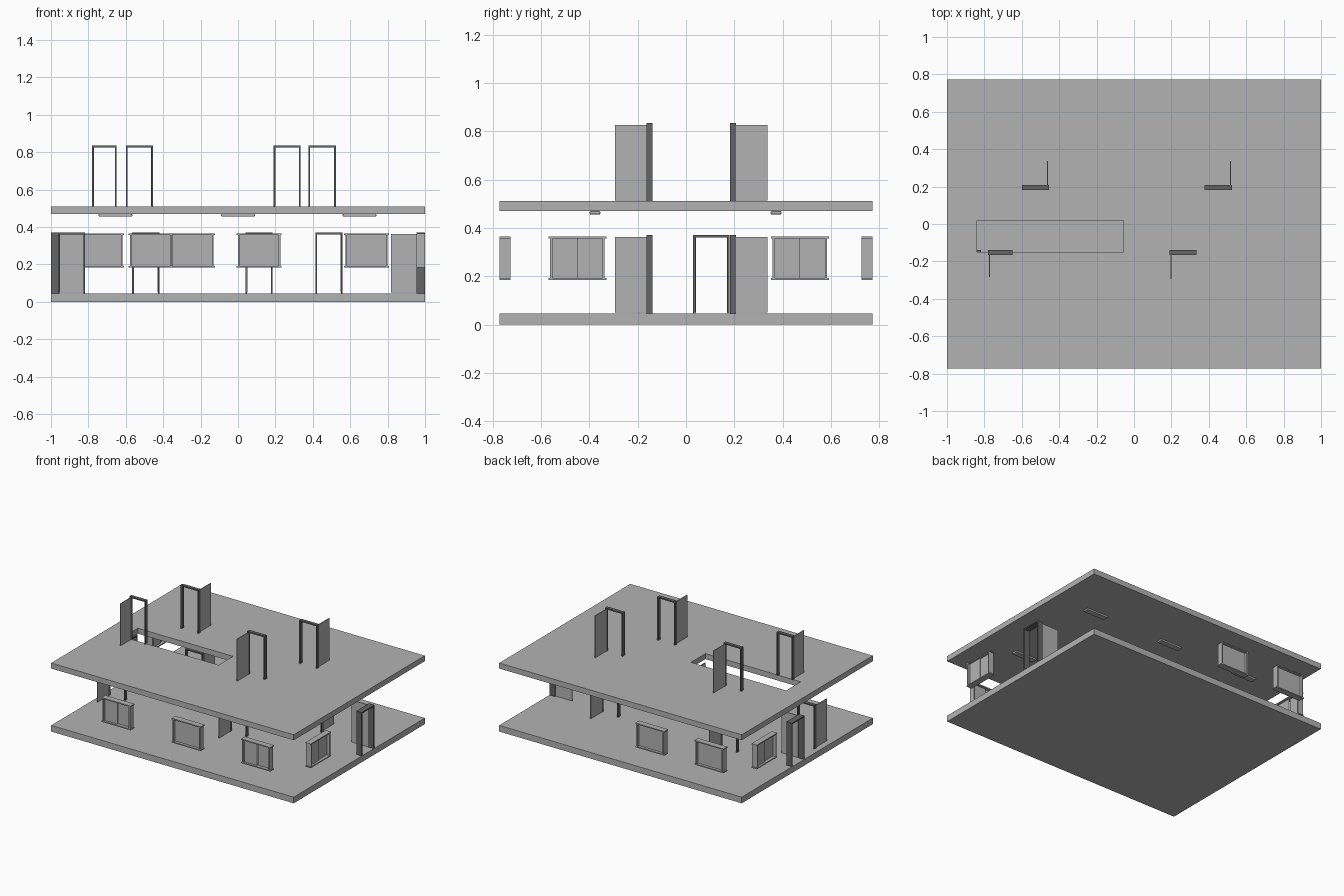
import bpy, bmesh, math
from mathutils import Matrix, Vector

if "Cube" in bpy.data.objects:
    bpy.data.objects.remove(bpy.data.objects["Cube"])


def material(name, v):
    m = bpy.data.materials.new(name)
    m.diffuse_color = (v, v, v, 1)
    m.use_nodes = True
    m.node_tree.nodes["Principled BSDF"].inputs["Base Color"].default_value = m.diffuse_color
    return m


LIGHT = material("light_grey", 0.45)
DARK = material("dark_grey", 0.13)


def boxes_object(name, boxes, mat, matrix=Matrix()):
    """One object from boxes given as (x0, x1, y0, y1, z0, z1)."""
    bm = bmesh.new()
    for x0, x1, y0, y1, z0, z1 in boxes:
        m = Matrix.Translation(((x0 + x1) / 2, (y0 + y1) / 2, (z0 + z1) / 2))
        m = m @ Matrix.Diagonal((x1 - x0, y1 - y0, z1 - z0, 1))
        bmesh.ops.create_cube(bm, size=1, matrix=matrix @ m)
    bmesh.ops.recalc_face_normals(bm, faces=bm.faces)
    me = bpy.data.meshes.new(name)
    bm.to_mesh(me)
    bm.free()
    me.materials.append(mat)
    ob = bpy.data.objects.new(name, me)
    bpy.context.collection.objects.link(ob)
    return ob


def place(x, y, z, degrees):
    return Matrix.Translation((x, y, z)) @ Matrix.Rotation(math.radians(degrees), 4, 'Z')


# Ground slab
boxes_object("ground_slab", [(-1, 1, -0.772, 0.772, 0, 0.046)], LIGHT)

# Upper slab: a ring of faces around the stair opening
bm = bmesh.new()
xs, ys = (-1, -0.84, -0.055, 1), (-0.772, -0.15, 0.02, 0.772)
v = [[bm.verts.new((x, y, 0.511)) for x in xs] for y in ys]
bottom = [[bm.verts.new((x, y, 0.47)) for x in xs] for y in ys]
for j in range(3):
    for i in range(3):
        if (i, j) == (1, 1):
            continue
        for g in (v, bottom):
            bm.faces.new((g[j][i], g[j][i + 1], g[j + 1][i + 1], g[j + 1][i]))
outer = [(0, 0), (0, 3), (3, 3), (3, 0)]
ring = [(0, k) for k in range(3)] + [(k, 3) for k in range(3)] \
    + [(3, 3 - k) for k in range(3)] + [(3 - k, 0) for k in range(3)]
hole = [(1, 1), (1, 2), (2, 2), (2, 1)]
for loop in (ring, hole):
    for (a, b), (c, d) in zip(loop, loop[1:] + loop[:1]):
        bm.faces.new((v[a][b], v[c][d], bottom[c][d], bottom[a][b]))
bmesh.ops.recalc_face_normals(bm, faces=bm.faces)
me = bpy.data.meshes.new("upper_slab")
bm.to_mesh(me)
bm.free()
me.materials.append(LIGHT)
bpy.context.collection.objects.link(bpy.data.objects.new("upper_slab", me))


# Doors: frame in local x, open leaf along local +y at the +x jamb
def door(name, x, y, z, turn, width=0.146, depth=0.025, leaf=0.13):
    m = place(x, y, z, turn)
    w, d, t, h = width / 2, depth / 2, 0.009, 0.324
    boxes_object(name + "_frame", [(-w, -w + t, -d, d, 0, h),
                                   (w - t, w, -d, d, 0, h),
                                   (-w + t, w - t, -d, d, h - t, h)], DARK, m)
    boxes_object(name + "_leaf", [(w - t - 0.002, w - t + 0.004, d, d + leaf, 0.003, h - 0.008)],
                 LIGHT, m)


UP, DOWN = 0.511, 0.046
door("upper_door_front_left", -0.715, -0.152, UP, 180, 0.132, leaf=0.118)
door("upper_door_front_right", 0.262, -0.152, UP, 180)
door("upper_door_back_left", -0.527, 0.195, UP, 0)
door("upper_door_back_right", 0.45, 0.195, UP, 0)
door("lower_door_front_left", -0.89, -0.152, DOWN, 180)
door("lower_door_front_right", 0.112, -0.152, DOWN, 180)
door("lower_door_back_left", -0.493, 0.195, DOWN, 0)
door("lower_door_back_right", 0.487, 0.195, DOWN, 0)
door("entry_door_right", 0.977, 0.105, DOWN, 90, 0.15, 0.045, 0.137)
door("entry_door_left", -0.977, 0.105, DOWN, 270, 0.15, 0.045, 0.137)


# Windows: jambs, wider head and sill, pane; local -y faces outward
def window(name, x, y, turn, double):
    m = place(x, y, 0.184, turn)
    w, d, h = 0.113, 0.022, 0.181
    boxes_object(name + "_frame", [(-w - 0.007, w + 0.007, -d, d, 0, 0.008),
                                   (-w - 0.007, w + 0.007, -d, d, h - 0.008, h),
                                   (-w, -w + 0.009, -d, d, 0.008, h - 0.008),
                                   (w - 0.009, w, -d, d, 0.008, h - 0.008)], LIGHT, m)
    s = 0.004 if double else 0
    boxes_object(name + "_pane", [(-w + 0.009, 0, -0.002 - s, 0.002 - s, 0.008, h - 0.008),
                                  (0, w - 0.009, -0.002 + s, 0.002 + s, 0.008, h - 0.008)],
                 LIGHT, m)


window("front_window_left", -0.465, -0.75, 0, True)
window("front_window_middle", 0.113, -0.75, 0, False)
window("front_window_right", 0.687, -0.75, 0, True)
window("back_window_left", -0.73, 0.75, 180, False)
window("back_window_middle", -0.243, 0.75, 180, False)
window("right_window", 0.977, -0.45, 90, True)
window("left_window", -0.977, 0.472, 270, True)

# Ceiling lamps
for i, x in enumerate((-0.655, 0, 0.65)):
    for j, y in enumerate((-0.377, 0.373)):
        lamp = boxes_object(f"ceiling_lamp_{i}_{j}",
                            [(x - 0.09, x + 0.09, y - 0.022, y + 0.022, 0.456, 0.47)], LIGHT)
        bev = lamp.modifiers.new("soft_edges", 'BEVEL')
        bev.width, bev.segments = 0.004, 2
